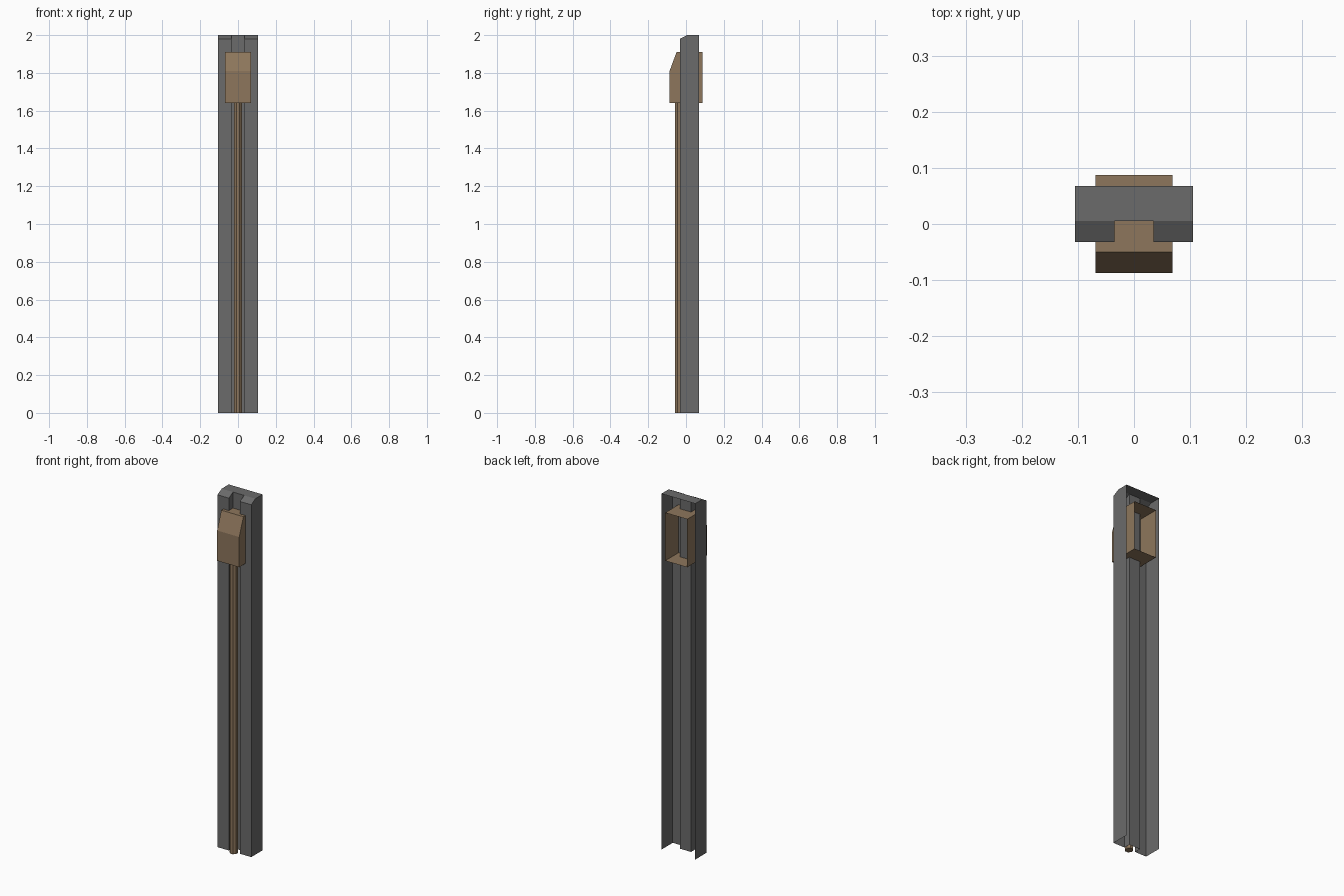
import bpy, math

if "Cube" in bpy.data.objects:
    bpy.data.objects.remove(bpy.data.objects["Cube"])


def material(name, rgb):
    m = bpy.data.materials.new(name)
    m.diffuse_color = (*rgb, 1)
    m.use_nodes = True
    m.node_tree.nodes["Principled BSDF"].inputs["Base Color"].default_value = m.diffuse_color
    return m


def add_mesh(name, verts, faces, mat):
    me = bpy.data.meshes.new(name)
    me.from_pydata(verts, [], faces)
    me.materials.append(mat)
    ob = bpy.data.objects.new(name, me)
    bpy.context.collection.objects.link(ob)
    return ob


grey = material("dark_grey_metal", (0.145, 0.145, 0.145))
brown = material("tan_brown", (0.27, 0.183, 0.107))

# Grooved post: thin sheet, open at the back and underneath, sloped front top edge
W, G, BACK, GROOVE, FRONT = 0.105, 0.0345, 0.068, 0.005, -0.032
half = [(-W, BACK), (-W, GROOVE), (-W, FRONT), (-G, FRONT), (-G, GROOVE)]
profile = half + [(-x, y) for x, y in reversed(half)]
n = len(profile)
verts = [(x, y, 0) for x, y in profile]
verts += [(x, y, 1.98 if y == FRONT else 2.0) for x, y in profile]
faces = [(i, i + 1, n + i + 1, n + i) for i in range(n - 1)]
faces += [[n + i for i in f] for f in ((0, 1, 4, 5, 8, 9), (1, 2, 3, 4), (5, 6, 7, 8))]
add_mesh("grooved_post", verts, faces, grey)

# Housing: box with sloped front top, open at the back
H = 0.0685
side = [(0.087, 1.64), (-0.087, 1.64), (-0.087, 1.81), (-0.05, 1.91), (0.087, 1.91)]
n = len(side)
verts = [(s * H, y, z) for s in (-1, 1) for y, z in side]
faces = [(n + i, n + i + 1, i + 1, i) for i in range(n - 1)]
faces += [list(range(n)), list(reversed(range(n, 2 * n)))]
add_mesh("housing", verts, faces, brown)

# Eight-sided conduit running down the groove
bpy.ops.mesh.primitive_cylinder_add(vertices=8, radius=0.02 / math.cos(math.pi / 8),
                                    depth=1.645, location=(0, -0.038, 0.8225),
                                    rotation=(0, 0, math.pi / 8))
rod = bpy.context.object
rod.name = "conduit"
# turn the flats to face front and sides whatever the primitive's start angle
first = rod.data.vertices[0].co
rod.rotation_euler.z = math.pi / 8 - math.atan2(first.y, first.x)
rod.data.materials.append(brown)
